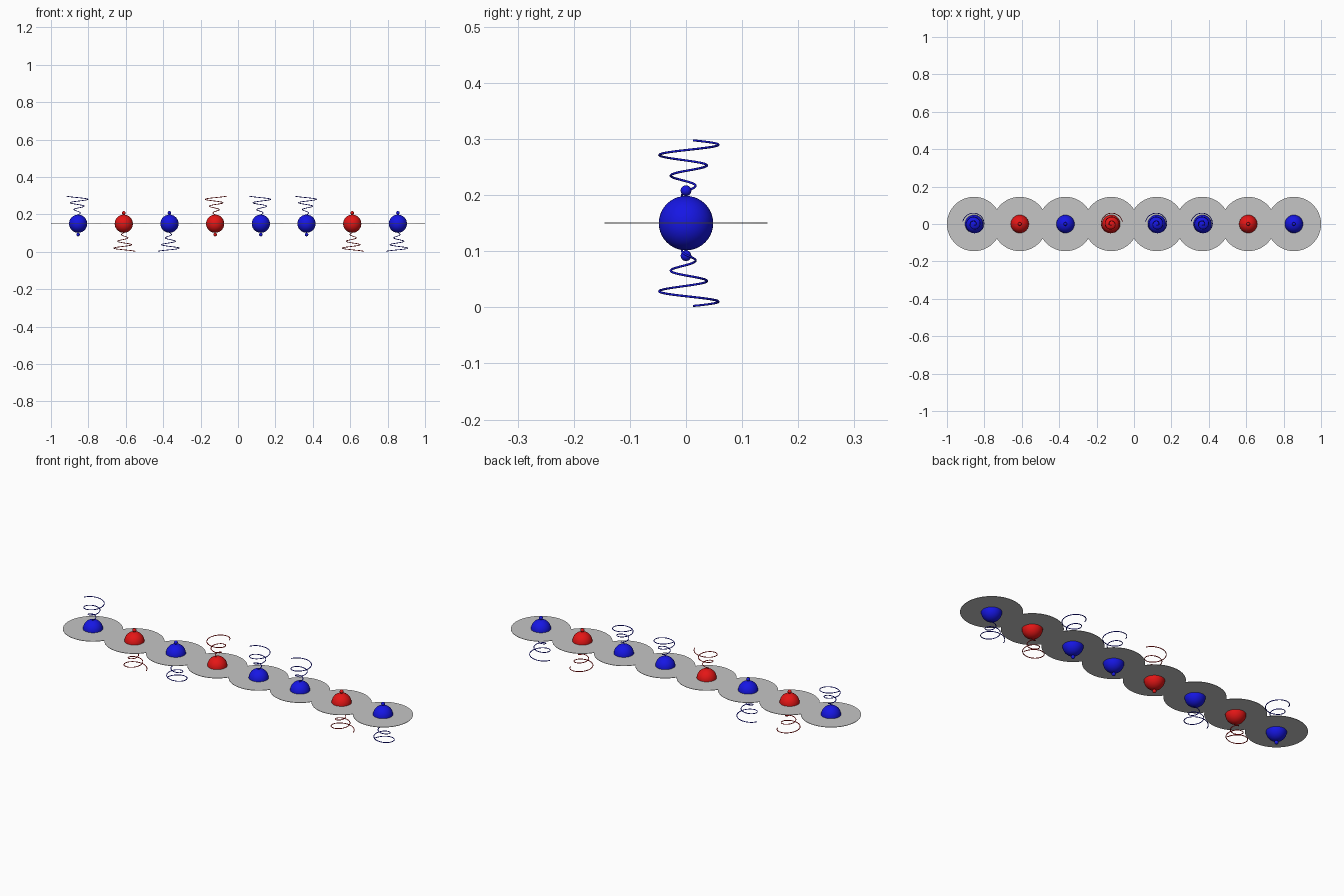
import bpy
import math

cube = bpy.data.objects.get("Cube")
if cube:
    bpy.data.objects.remove(cube, do_unlink=True)


def make_material(name, rgb):
    mat = bpy.data.materials.new(name)
    mat.use_nodes = True
    color = (*rgb, 1.0)
    mat.diffuse_color = color
    mat.node_tree.nodes["Principled BSDF"].inputs["Base Color"].default_value = color
    return mat


RED = make_material("red", (0.78, 0.008, 0.008))
BLUE = make_material("blue", (0.008, 0.008, 0.78))
GREY = make_material("grey", (0.56, 0.56, 0.56))

MID_Z = 0.15
DISC_RADIUS = 0.145
BALL_RADIUS = 0.0485
SPACING = (2 - 2 * DISC_RADIUS) / 7


def finish(name, mat):
    obj = bpy.context.object
    obj.name = name
    obj.data.materials.append(mat)
    bpy.ops.object.shade_smooth_by_angle()
    return obj


def add_ball(name, radius, x, z, mat):
    bpy.ops.mesh.primitive_uv_sphere_add(segments=40, ring_count=20, radius=radius, location=(x, 0, z))
    finish(name, mat)


def add_spring(name, x, up, hand, mat):
    """Conical coil that widens away from the ball; hand mirrors its winding."""
    turns, steps = 3, 48
    count = turns * steps
    curve = bpy.data.curves.new(name, "CURVE")
    curve.dimensions = "3D"
    curve.bevel_depth = 0.002
    curve.bevel_resolution = 2
    curve.use_fill_caps = True
    line = curve.splines.new("POLY")
    line.points.add(count)
    for i, point in enumerate(line.points):
        back = (count - i) / steps
        angle = math.radians(168) - math.tau * back
        radius = 0.0622 - 0.0205 * back
        height = 0.1475 - 0.037 * back
        point.co = (hand * radius * math.cos(angle), radius * math.sin(angle), up * height, 1)
    line.use_smooth = True
    obj = bpy.data.objects.new(name, curve)
    obj.location = (x, 0, MID_Z)
    curve.materials.append(mat)
    bpy.context.collection.objects.link(obj)


# Row of units: colour letter and the direction of the spring
units = [("B", 1), ("R", -1), ("B", -1), ("R", 1), ("B", 1), ("B", 1), ("R", -1), ("B", -1)]
for i, (letter, up) in enumerate(units):
    x = (i - 3.5) * SPACING
    mat, hand = (RED, -1) if letter == "R" else (BLUE, 1)

    # Flat disc through the middle
    bpy.ops.mesh.primitive_cylinder_add(vertices=96, radius=DISC_RADIUS, depth=0.002, location=(x, 0, MID_Z))
    finish(f"disc_{i + 1}", GREY)

    # Main ball, with a small knob opposite the spring
    add_ball(f"ball_{i + 1}", BALL_RADIUS, x, MID_Z, mat)
    add_ball(f"knob_{i + 1}", 0.0095, x, MID_Z - up * 0.058, mat)
    add_spring(f"spring_{i + 1}", x, up, hand, mat)
